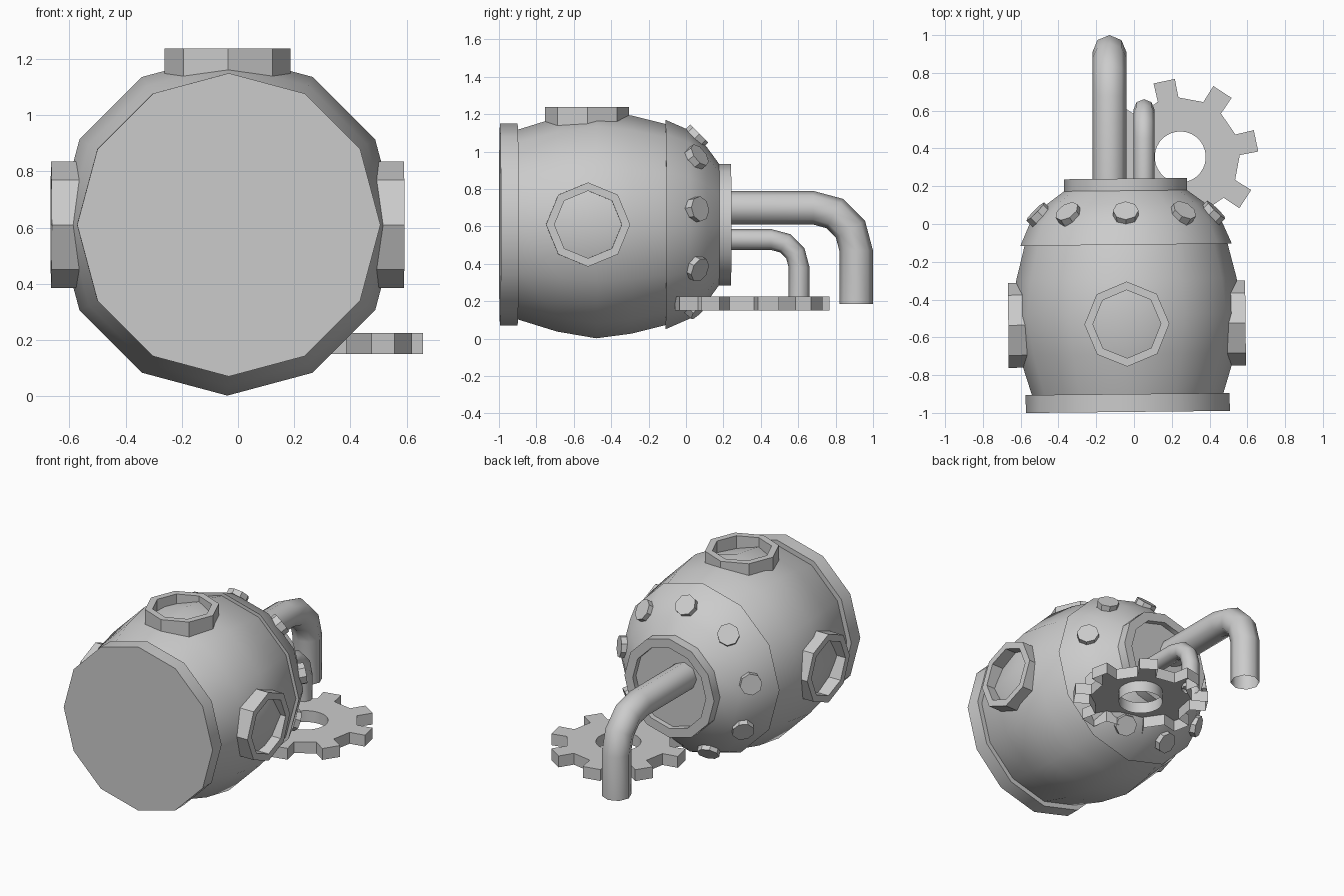
import bpy, bmesh
from math import sin, cos, tau, radians
from mathutils import Matrix, Vector

if "Cube" in bpy.data.objects:
    bpy.data.objects.remove(bpy.data.objects["Cube"])

grey = bpy.data.materials.new("plain_grey")
grey.use_nodes = True
grey.diffuse_color = (0.6, 0.6, 0.6, 1)
grey.node_tree.nodes["Principled BSDF"].inputs["Base Color"].default_value = (0.6, 0.6, 0.6, 1)


def skin(name, rings, closed=False, caps=(), smooth=None):
    """Join equal rings of points into a surface; caps lists the ring indices to fill."""
    bm = bmesh.new()
    loops = [[bm.verts.new(p) for p in ring] for ring in rings]
    pairs = list(zip(loops, loops[1:]))
    if closed:
        pairs.append((loops[-1], loops[0]))
    for a, b in pairs:
        for i in range(len(a)):
            j = (i + 1) % len(a)
            bm.faces.new((a[i], a[j], b[j], b[i]))
    for c in caps:
        bm.faces.new(loops[c])
    bmesh.ops.recalc_face_normals(bm, faces=bm.faces)
    mesh = bpy.data.meshes.new(name)
    bm.to_mesh(mesh)
    bm.free()
    mesh.materials.append(grey)
    obj = bpy.data.objects.new(name, mesh)
    bpy.context.collection.objects.link(obj)
    if smooth:
        bpy.ops.object.select_all(action='DESELECT')
        obj.select_set(True)
        bpy.context.view_layer.objects.active = obj
        bpy.ops.object.shade_smooth_by_angle(angle=radians(smooth))
    return obj


def lathe(name, profile, sides, matrix, **kw):
    """Turn a (height, radius) profile about the local z axis."""
    rings = [[matrix @ Vector((r * cos(tau * i / sides), r * sin(tau * i / sides), h))
              for i in range(sides)] for h, r in profile]
    return skin(name, rings, **kw)


def pipe(name, x, y0, z0, y1, z1, bend, radius, sides=8):
    """Pipe running back from (y0, z0), then bending down to (y1, z1), open at the end."""
    path = [(y0, z0, 0)]
    for k in range(4):
        a = radians(30 * k)
        path.append((y1 - bend + bend * sin(a), z0 - bend + bend * cos(a), a))
    path.append((y1, z1, radians(90)))
    rings = []
    for y, z, a in path:
        ring = []
        for i in range(sides):
            t = tau * i / sides
            ring.append((x + radius * cos(t), y + radius * sin(t) * sin(a),
                         z + radius * sin(t) * cos(a)))
        rings.append(ring)
    skin(name, rings, smooth=50)


frame = Matrix.Translation((-0.043, 0, 0.61)) @ Matrix.Rotation(0.0104, 4, 'Z')
axis = frame @ Matrix.Rotation(radians(-90), 4, 'X')

# Barrel body, front plate, rear shell and rear flange
lathe("body", [(-0.92, 0.5), (-0.9, 0.507), (-0.69, 0.572), (-0.48, 0.608),
               (-0.29, 0.583), (-0.1, 0.535), (-0.04, 0.51)], 12, axis, smooth=40)
lathe("front_plate", [(-0.995, 0.54), (-0.9, 0.54)], 12, axis, caps=(0, 1), smooth=40)
lathe("rear_shell", [(-0.11, 0.5), (-0.11, 0.56), (0.016, 0.505), (0.107, 0.42),
                     (0.18, 0.32)], 12, axis, smooth=40)
lathe("rear_flange", [(0.175, 0.3), (0.175, 0.325), (0.24, 0.325), (0.24, 0.265),
                      (0.205, 0.265)], 12, axis, caps=(0, 4), smooth=40)

# Porthole rims on the top and both sides
for side, angle in (("top", 0), ("left", 90), ("right", -90)):
    place = frame @ Matrix.Translation((0, -0.53, 0)) @ Matrix.Rotation(radians(angle), 4, 'Y')
    lathe(side + "_porthole_rim", [(0.5, 0.225), (0.628, 0.225), (0.628, 0.18), (0.5, 0.18)],
          8, place, closed=True)

# Ring of rivets around the rear shell
rivets = 9
for k in range(rivets):
    place = (frame @ Matrix.Rotation(tau * k / rivets, 4, 'Y')
             @ Matrix.Translation((0, 0.05, 0.465)) @ Matrix.Rotation(radians(-45), 4, 'X'))
    lathe(f"rivet_{k + 1}", [(-0.03, 0.068), (0.03, 0.068)], 8, place, caps=(0, 1))

# Exhaust pipes
pipe("large_pipe", -0.13, 0.19, 0.70, 0.91, 0.185, 0.23, 0.09)
pipe("small_pipe", 0.053, 0.19, 0.53, 0.605, 0.2, 0.15, 0.056)

# Gear wheel, open underneath
teeth = 8
outline, hole = [], []
for k in range(teeth):
    mid = radians(12) + tau * k / teeth
    for n, (r, off) in enumerate(((0.315, -10.2), (0.414, -8), (0.414, 8), (0.315, 10.2))):
        a = mid + radians(off)
        outline.append((r * cos(a), r * sin(a)))
        b = mid + tau / teeth * (n - 1.5) / 4
        hole.append((0.135 * cos(b), 0.135 * sin(b)))
skin("gear", [[(0.245 + x, 0.355 + y, z) for x, y in ring] for ring, z in
              ((hole, 0.15), (hole, 0.225), (outline, 0.225), (outline, 0.15))], smooth=20)
